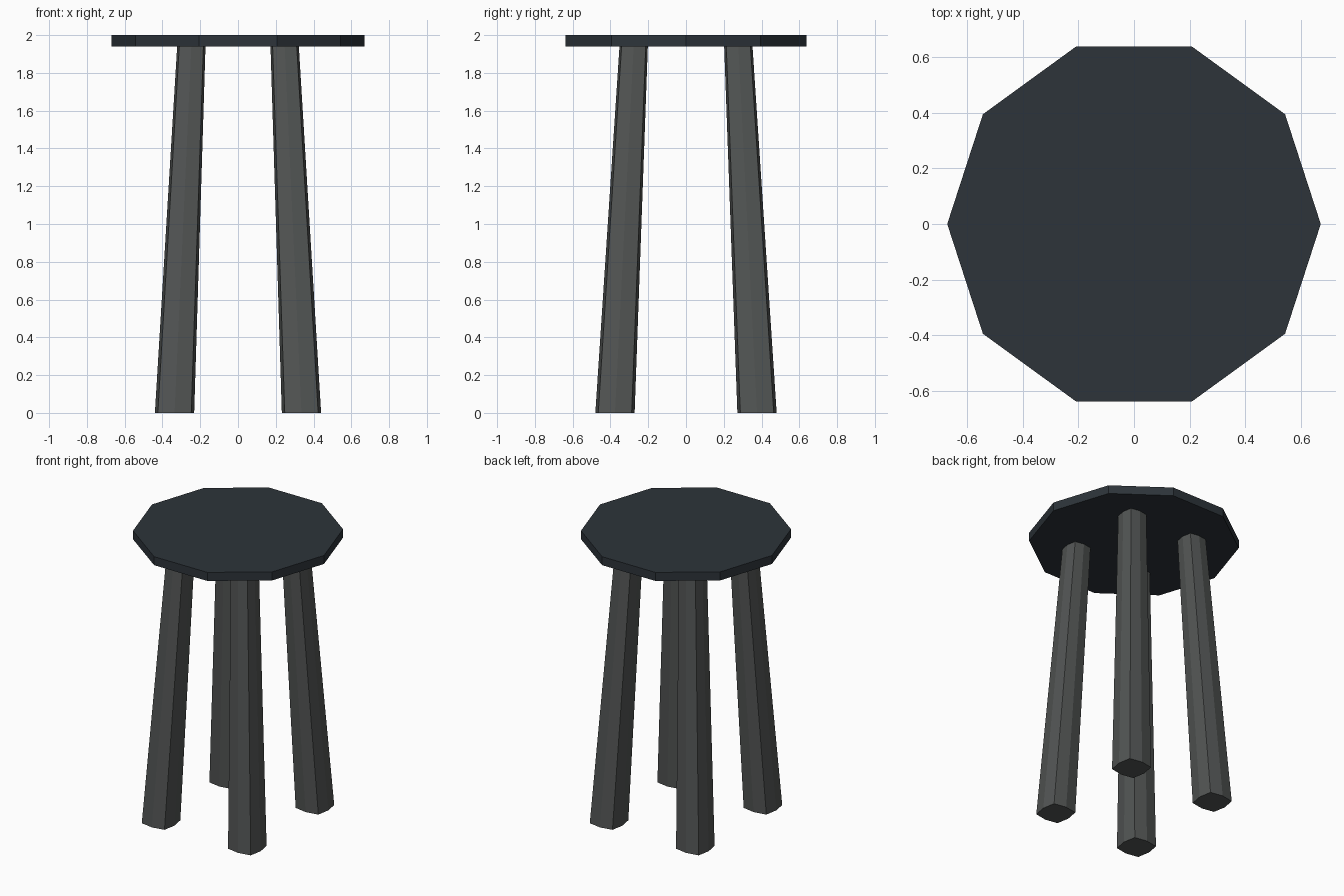
import bpy, bmesh, math

if "Cube" in bpy.data.objects:
    bpy.data.objects.remove(bpy.data.objects["Cube"])


def material(name, rgb):
    m = bpy.data.materials.new(name)
    m.diffuse_color = (*rgb, 1.0)
    m.use_nodes = True
    m.node_tree.nodes["Principled BSDF"].inputs["Base Color"].default_value = m.diffuse_color
    return m


def loft(name, bottom, top, mat):
    """Flat-shaded solid between two matching rings of points."""
    bm = bmesh.new()
    lo = [bm.verts.new(p) for p in bottom]
    hi = [bm.verts.new(p) for p in top]
    n = len(lo)
    for i in range(n):
        j = (i + 1) % n
        bm.faces.new((lo[i], lo[j], hi[j], hi[i]))
    bm.faces.new(lo[::-1])
    bm.faces.new(hi)
    bmesh.ops.recalc_face_normals(bm, faces=bm.faces)
    me = bpy.data.meshes.new(name)
    bm.to_mesh(me)
    bm.free()
    me.materials.append(mat)
    ob = bpy.data.objects.new(name, me)
    bpy.context.collection.objects.link(ob)
    return ob


def decagon(r, z):
    return [(r * math.cos(math.tau * i / 10), r * math.sin(math.tau * i / 10), z)
            for i in range(10)]


def leg_ring(cx, cy, half, z):
    """Square with gently bulging sides: corners and side midpoints."""
    pts = []
    for i in range(8):
        a = math.tau * i / 8
        r = half if i % 2 == 0 else half * 1.2
        pts.append((cx + r * math.cos(a), cy + r * math.sin(a), z))
    return pts


seat_mat = material("dark slate", (0.026, 0.034, 0.042))
leg_mat = material("charcoal grey", (0.085, 0.091, 0.089))

# Ten-sided seat
loft("seat", decagon(0.67, 1.94), decagon(0.67, 2.0), seat_mat)

# Four splayed, tapering legs
for sy, end in ((-1, "front"), (1, "back")):
    for sx, side in ((-1, "left"), (1, "right")):
        loft(f"{end}_{side}_leg",
             leg_ring(sx * 0.336, sy * 0.376, 0.104, 0.0),
             leg_ring(sx * 0.247, sy * 0.277, 0.075, 1.942), leg_mat)
